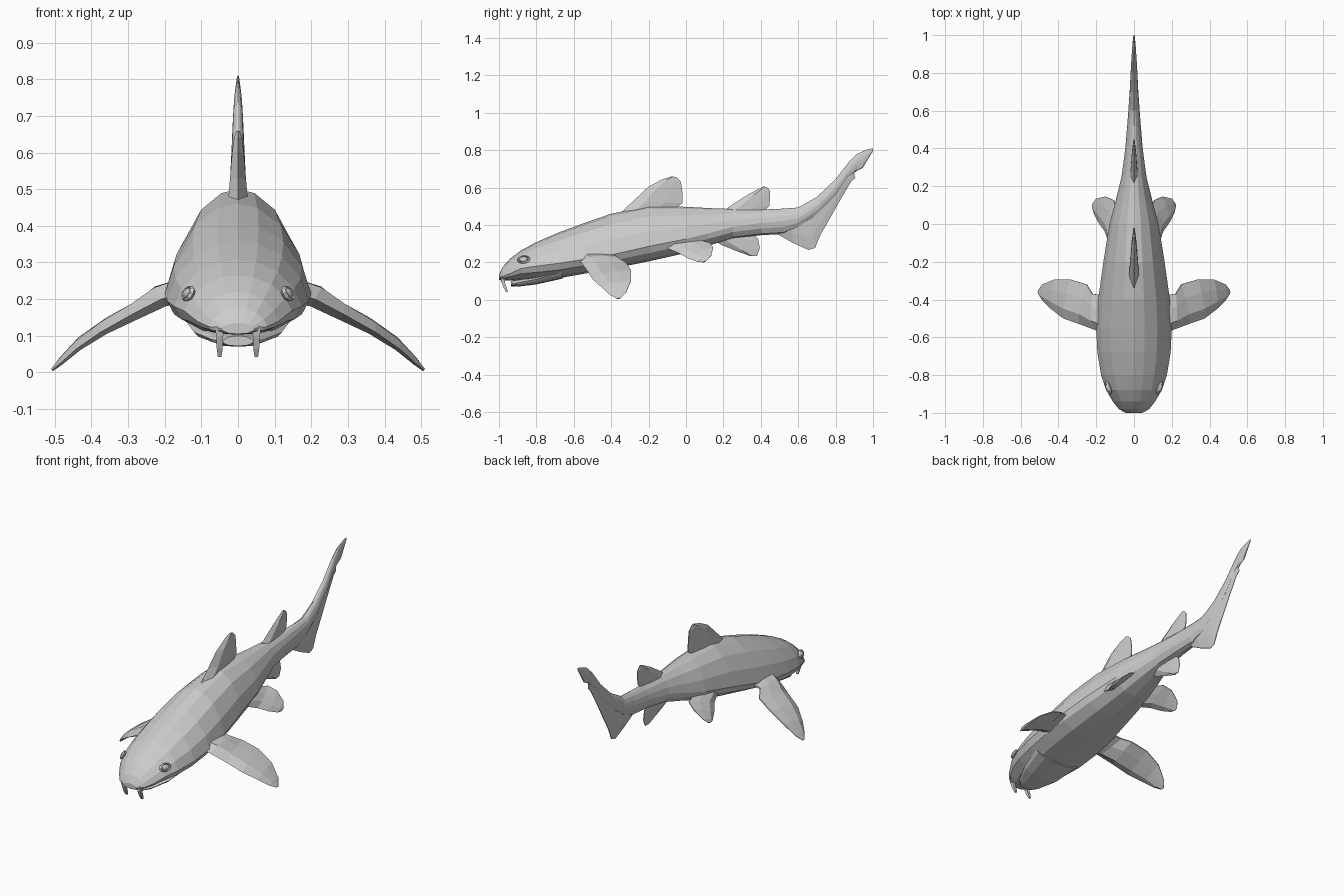
import bpy, bmesh
from mathutils import Vector


def finish(obj, mirror):
    if mirror:
        m = obj.modifiers.new("Mirror", 'MIRROR')
        m.use_axis[0] = True


def loft(name, rings, mirror=False):
    """Skin a list of closed rings and cap both ends."""
    bm = bmesh.new()
    vs = [[bm.verts.new(p) for p in r] for r in rings]
    n = len(vs[0])
    for a, b in zip(vs, vs[1:]):
        for i in range(n):
            j = (i + 1) % n
            bm.faces.new((a[i], a[j], b[j], b[i]))
    bm.faces.new(vs[0])
    bm.faces.new(vs[-1])
    bmesh.ops.recalc_face_normals(bm, faces=bm.faces[:])
    me = bpy.data.meshes.new(name)
    bm.to_mesh(me)
    bm.free()
    obj = bpy.data.objects.new(name, me)
    bpy.context.collection.objects.link(obj)
    finish(obj, mirror)
    return obj


HALF = [(0, 1), (.28, .95), (.62, .74), (.88, .38), (1, 0), (.9, -.45), (.55, -.88), (0, -1)]


def section(y, top, wide, bot, w):
    """Rounded body cross-section, widest at height 'wide'."""
    right = [(fx * w, y, wide + fz * ((top - wide) if fz > 0 else (wide - bot))) for fx, fz in HALF]
    return right + [(-x, yy, z) for x, yy, z in right[-2:0:-1]]


def fin(name, sections, normal, mirror=False):
    """Lens-shaped fin: each section is (leading point, trailing point, half thickness)."""
    nrm = Vector(normal).normalized()
    rings = []
    for lead, trail, t in sections:
        a, b = [Vector(p) if len(p) == 3 else Vector((0, *p)) for p in (lead, trail)]
        p, q = a.lerp(b, .25), a.lerp(b, .65)
        e = nrm * t
        rings.append([a, p + e, q + e * .7, b + e * .15, b - e * .15, q - e * .7, p - e])
    return loft(name, rings, mirror)


# Body from snout to upper tail lobe: y, top, widest height, bottom, half width
loft("body", [section(*s) for s in [
    (-1.0, .135, .12, .105, .045), (-.98, .175, .125, .103, .08), (-.94, .22, .14, .103, .112),
    (-.88, .265, .168, .105, .147), (-.8, .308, .18, .105, .174), (-.68, .36, .195, .115, .194),
    (-.55, .408, .215, .138, .2), (-.4, .46, .24, .165, .19), (-.2, .5, .285, .205, .162),
    (0, .497, .325, .25, .13), (.12, .49, .355, .29, .098), (.25, .485, .39, .327, .066),
    (.4, .482, .41, .345, .046), (.52, .487, .42, .352, .036), (.6, .493, .435, .385, .03),
    (.7, .55, .5, .45, .023), (.8, .645, .6, .55, .018), (.87, .735, .69, .655, .014),
    (.915, .78, .74, .69, .011), (.945, .793, .755, .705, .009), (.975, .805, .78, .755, .006),
    (1.0, .81, .805, .795, .003)]])

# Lower jaw under the snout
loft("lower_jaw", [section(*s) for s in [
    (-.935, .1, .085, .072, .042), (-.9, .106, .09, .07, .072),
    (-.8, .13, .11, .082, .12), (-.66, .17, .15, .113, .15)]])

# Fins on the centre line (y, z)
fin("front_dorsal_fin", [
    ((-.36, .455), (-.1, .46), .028), ((-.28, .53), (-.02, .515), .022),
    ((-.2, .605), (-.02, .58), .016), ((-.13, .642), (-.027, .632), .011),
    ((-.075, .66), (-.05, .655), .005)], (1, 0, 0))
fin("rear_dorsal_fin", [
    ((.18, .46), (.4, .46), .022), ((.25, .51), (.445, .5), .016),
    ((.33, .562), (.45, .55), .012), ((.38, .588), (.45, .582), .008),
    ((.415, .606), (.433, .602), .004)], (1, 0, 0))
fin("anal_fin", [
    ((.11, .345), (.35, .36), .02), ((.19, .293), (.385, .325), .015),
    ((.27, .26), (.395, .275), .011), ((.34, .235), (.38, .235), .005)], (1, 0, 0))
fin("lower_tail_fin", [
    ((.48, .42), (.49, .35), .02), ((.57, .45), (.57, .305), .018), ((.62, .46), (.655, .266), .016),
    ((.67, .49), (.69, .277), .015), ((.71, .53), (.718, .345), .014), ((.77, .59), (.77, .435), .012),
    ((.82, .64), (.82, .525), .011), ((.87, .71), (.882, .63), .009),
    ((.885, .73), (.905, .652), .007), ((.89, .74), (.888, .683), .006)], (1, 0, 0))

# Paired fins
fin("pectoral_fin", [
    ((.12, -.6, .225), (.14, -.38, .24), .036), ((.21, -.56, .2), (.22, -.37, .225), .03),
    ((.29, -.53, .158), (.25, -.32, .195), .023), ((.375, -.5, .11), (.34, -.293, .155), .018),
    ((.44, -.45, .065), (.425, -.295, .1), .014), ((.485, -.405, .025), (.485, -.32, .038), .009),
    ((.508, -.37, .006), (.508, -.35, .008), .004)], (.5, 0, .85), True)
fin("pelvic_fin", [
    ((.08, -.16, .31), (.06, .06, .32), .025), ((.135, -.1, .275), (.095, .08, .315), .019),
    ((.155, -.04, .25), (.105, .125, .305), .015), ((.19, .01, .222), (.15, .145, .28), .012),
    ((.215, .06, .203), (.2, .135, .235), .008), ((.22, .09, .2), (.218, .11, .208), .004)],
    (.75, 0, .65), True)

# Barbels hanging from the snout
loft("barbel", [[(.05 + r * a, y + r * b, z) for a, b in ((-1, -1), (1, -1), (1, 1), (-1, 1))]
                for y, z, r in [(-.98, .125, .013), (-.978, .095, .009), (-.967, .065, .008),
                                (-.957, .042, .005)]], True)

# Eyes: almond lid ring with a small eyeball
facing = Vector((.86, -.32, .42)).to_track_quat('Z', 'Y')
for name in ("eyelid", "eyeball"):
    if name == "eyelid":
        bpy.ops.mesh.primitive_torus_add(major_segments=10, minor_segments=4,
                                         major_radius=.03, minor_radius=.008)
    else:
        bpy.ops.mesh.primitive_uv_sphere_add(segments=8, ring_count=6, radius=.026)
    eye = bpy.context.object
    eye.name = name
    for v in eye.data.vertices:
        side = Vector((v.co.x * 1.0, v.co.y * .62, v.co.z * (1 if name == "eyelid" else .5)))
        v.co = facing @ side + Vector((.136, -.868, .215))
    finish(eye, True)
